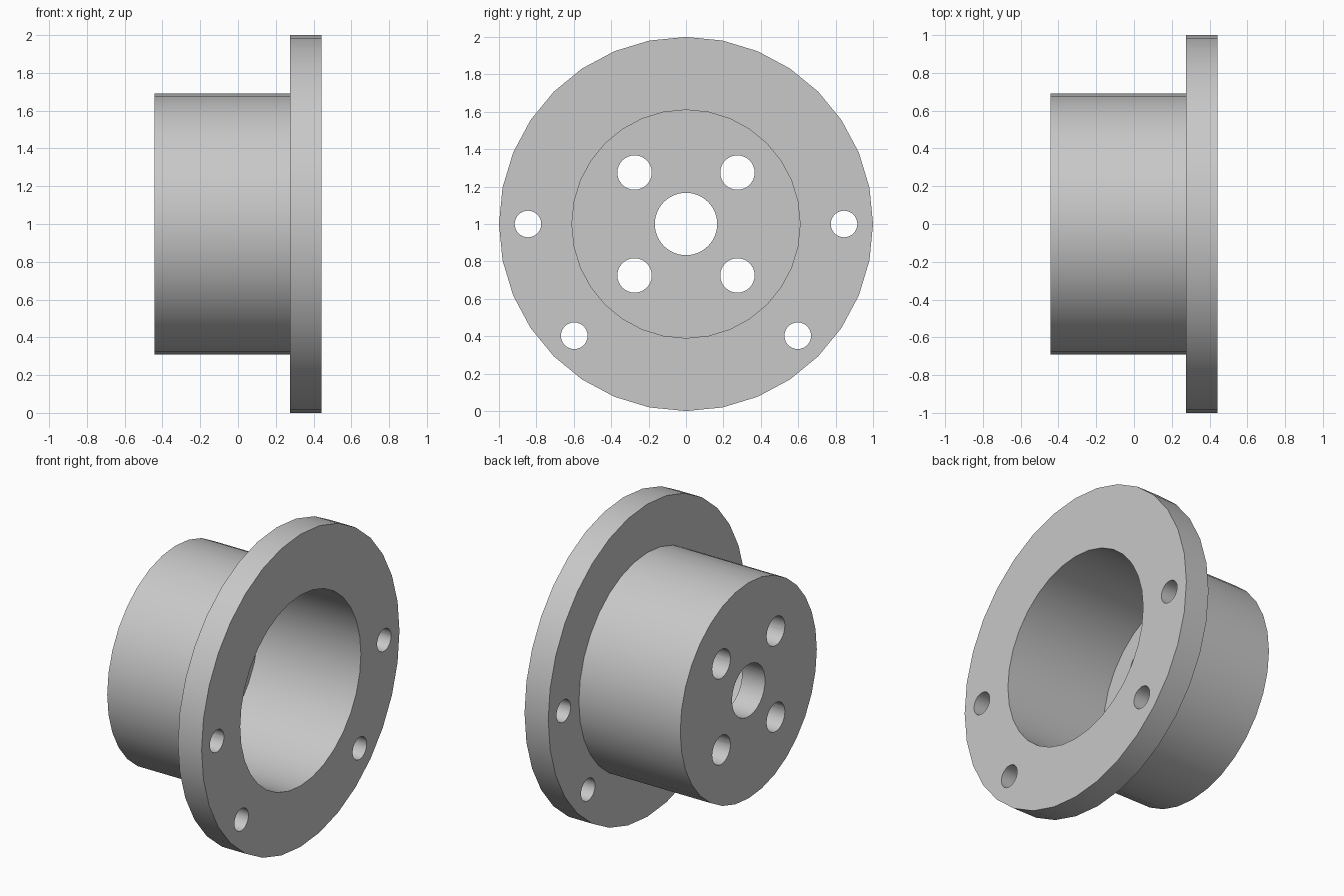
import bpy, bmesh, math
from mathutils import Matrix, Vector

cube = bpy.data.objects.get("Cube")
if cube:
    bpy.data.objects.remove(cube, do_unlink=True)

SIDES = 32
CENTRE = Vector((0, 0, 1))
HALF = 0.4425          # half of the length along x
FLANGE_BACK = 0.275    # where the flange meets the hub
FLOOR = -0.28          # inner face of the hub's end wall

metal = bpy.data.materials.new("grey metal")
metal.use_nodes = True
colour = (0.58, 0.58, 0.58, 1)
metal.diffuse_color = colour
metal.node_tree.nodes["Principled BSDF"].inputs["Base Color"].default_value = colour


def make_object(name, bm):
    bmesh.ops.recalc_face_normals(bm, faces=bm.faces)
    mesh = bpy.data.meshes.new(name)
    bm.to_mesh(mesh)
    bm.free()
    mesh.materials.append(metal)
    obj = bpy.data.objects.new(name, mesh)
    bpy.context.collection.objects.link(obj)
    return obj


# Hub with flange: closed (x, radius) profile turned around the x axis
profile = [(-HALF, 0.167), (-HALF, 0.69), (FLANGE_BACK, 0.69), (FLANGE_BACK, 1),
           (HALF, 1), (HALF, 0.61), (FLOOR, 0.61), (FLOOR, 0.167)]
bm = bmesh.new()
verts = [bm.verts.new((x, 0, 1 + r)) for x, r in profile]
edges = [bm.edges.new((v, verts[i - 1])) for i, v in enumerate(verts)]
bmesh.ops.spin(bm, geom=verts + edges, cent=CENTRE, axis=(1, 0, 0),
               angle=math.tau, steps=SIDES, use_merge=True)
bmesh.ops.remove_doubles(bm, verts=bm.verts, dist=0.0001)
hub = make_object("flanged_hub", bm)

# Hole cutters: (pitch radius, hole radius, angles from +y)
patterns = [(0.389, 0.092, (45, 135, 225, 315)),   # end wall holes
            (0.845, 0.071, (0, 180, 225, 315))]    # flange bolt holes
bm = bmesh.new()
for pitch, radius, angles in patterns:
    for a in map(math.radians, angles):
        spot = CENTRE + Vector((0, math.cos(a), math.sin(a))) * pitch
        bmesh.ops.create_cone(bm, cap_ends=True, segments=SIDES,
                              radius1=radius, radius2=radius, depth=2,
                              matrix=Matrix.Translation(spot)
                              @ Matrix.Rotation(math.pi / 2, 4, 'Y'))
cutter = make_object("hole_cutter", bm)
cutter.hide_render = True

# Drill the holes, then discard the cutter
drill = hub.modifiers.new("holes", 'BOOLEAN')
drill.operation = 'DIFFERENCE'
drill.solver = 'EXACT'
drill.object = cutter
bpy.ops.object.select_all(action='DESELECT')
hub.select_set(True)
bpy.context.view_layer.objects.active = hub
bpy.ops.object.modifier_apply(modifier=drill.name)
bpy.data.objects.remove(cutter, do_unlink=True)
bpy.ops.object.shade_smooth_by_angle(angle=math.radians(30))
